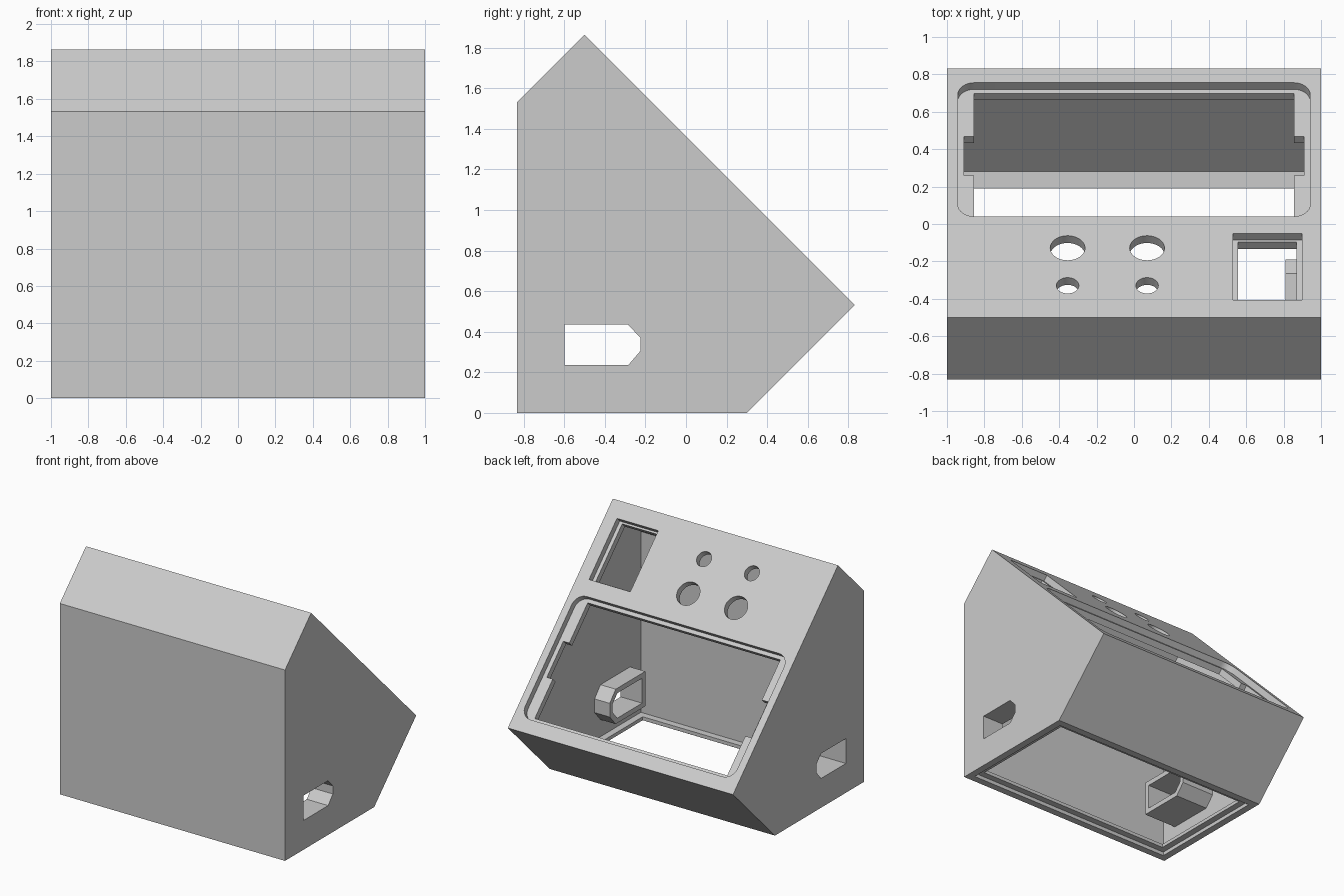
import bpy, bmesh, math
from mathutils import Vector

cube = bpy.data.objects.get("Cube")
if cube:
    bpy.data.objects.remove(cube, do_unlink=True)

grey = bpy.data.materials.new("plain_grey")
grey.use_nodes = True
colour = (0.6, 0.6, 0.6, 1)
grey.diffuse_color = colour
grey.node_tree.nodes["Principled BSDF"].inputs["Base Color"].default_value = colour

X, Y, Z = Vector((1, 0, 0)), Vector((0, 1, 0)), Vector((0, 0, 1))
SLOPE = (Z - Y).normalized()      # up along the control panel
NORMAL = (Z + Y).normalized()     # out of the control panel
PANEL_FOOT = Vector((0, 0.832, 0.532))
WALL = 0.055


def prism(name, outline, u, v, w, low, high, origin=Vector()):
    """Extrude an outline in the u-v plane along w."""
    bm = bmesh.new()
    rings = [[bm.verts.new(origin + u * a + v * b + w * h) for a, b in outline]
             for h in (low, high)]
    bm.faces.new(rings[0])
    bm.faces.new(rings[1])
    count = len(outline)
    for i in range(count):
        j = (i + 1) % count
        bm.faces.new((rings[0][i], rings[0][j], rings[1][j], rings[1][i]))
    bmesh.ops.recalc_face_normals(bm, faces=bm.faces)
    mesh = bpy.data.meshes.new(name)
    bm.to_mesh(mesh)
    bm.free()
    mesh.materials.append(grey)
    obj = bpy.data.objects.new(name, mesh)
    bpy.context.collection.objects.link(obj)
    return obj


def combine(tool, operation="DIFFERENCE"):
    """Apply a boolean to the housing and drop the tool."""
    mod = housing.modifiers.new("combine", "BOOLEAN")
    mod.operation, mod.solver, mod.object = operation, "EXACT", tool
    bpy.context.view_layer.objects.active = housing
    bpy.ops.object.modifier_apply(modifier=mod.name)
    bpy.data.objects.remove(tool, do_unlink=True)


def rect(a0, a1, b0, b1):
    return [(a0, b0), (a1, b0), (a1, b1), (a0, b1)]


def rounded(a0, a1, b0, b1, r, steps=8):
    centres = [(a1 - r, b1 - r), (a0 + r, b1 - r), (a0 + r, b0 + r), (a1 - r, b0 + r)]
    return [(cx + r * math.cos(t), cy + r * math.sin(t))
            for q, (cx, cy) in enumerate(centres)
            for t in [math.pi / 2 * (q + k / steps) for k in range(steps + 1)]]


def circle(cx, cy, r, sides=48):
    return [(cx + r * math.cos(math.tau * k / sides), cy + r * math.sin(math.tau * k / sides))
            for k in range(sides)]


def panel_pad(outline):
    """Thicken the panel on its inner face."""
    combine(prism("panel_pad", outline, X, SLOPE, NORMAL, -0.1, -0.03, PANEL_FOOT), "UNION")


def panel_cut(outline, depth):
    combine(prism("panel_cutter", outline, X, SLOPE, NORMAL, -depth, 0.1, PANEL_FOOT))


# Housing shell
housing = prism("housing", [(-0.832, 0), (0.30, 0), (0.832, 0.532), (-0.50, 1.864), (-0.832, 1.532)],
                Y, Z, X, -1, 1)
combine(prism("cavity", [(-0.777, 0.058), (0.28, 0.058), (0.754, 0.532), (-0.50, 1.786), (-0.777, 1.509)],
              Y, Z, X, WALL - 1, 1 - WALL))

# Stepped opening in the base
combine(prism("lid_recess", rect(-0.942, 0.942, -0.774, 0.242), X, Y, Z, -0.1, 0.03))
combine(prism("base_opening", rect(-0.89, 0.89, -0.722, 0.19), X, Y, Z, 0.0, 0.15))

# Cable sleeves through both sides, the right one longer
sleeve = [(-0.64, 0.195), (-0.265, 0.195), (-0.19, 0.28), (-0.19, 0.39), (-0.265, 0.475), (-0.64, 0.475)]
tunnel = [(-0.60, 0.235), (-0.285, 0.235), (-0.225, 0.305), (-0.225, 0.37), (-0.285, 0.435), (-0.60, 0.435)]
for side, inner in ((-1, 0.65), (1, 0.81)):
    combine(prism("sleeve", sleeve, Y, Z, X * side, inner, 0.97), "UNION")
    combine(prism("tunnel", tunnel, Y, Z, X * side, 0.5, 1.1))

# Display recess and its notched opening in a thicker frame
panel_pad(rect(-0.97, 0.97, 0.03, 1.17))
panel_cut(rounded(-0.942, 0.942, 0.108, 1.12, 0.09), 0.05)
half = [(0.855, 0.14), (0.855, 0.464), (0.908, 0.464), (0.908, 0.76), (0.855, 0.76), (0.855, 1.09)]
panel_cut(half + [(-a, b) for a, b in reversed(half)], 0.14)

# Small window with a stepped edge in a thicker frame
panel_pad(rect(0.48, 0.97, 1.2, 1.79))
panel_cut(rect(0.53, 0.897, 1.248, 1.75), 0.05)
panel_cut(rect(0.557, 0.868, 1.264, 1.735), 0.14)

# Round control holes
for x in (-0.355, 0.07):
    panel_cut(circle(x, 1.358, 0.093), 0.14)
    panel_cut(circle(x, 1.642, 0.06), 0.14)

# Flat faces with smooth hole walls
bpy.ops.object.select_all(action="DESELECT")
housing.select_set(True)
bpy.context.view_layer.objects.active = housing
bpy.ops.object.shade_smooth_by_angle(angle=math.radians(25))
